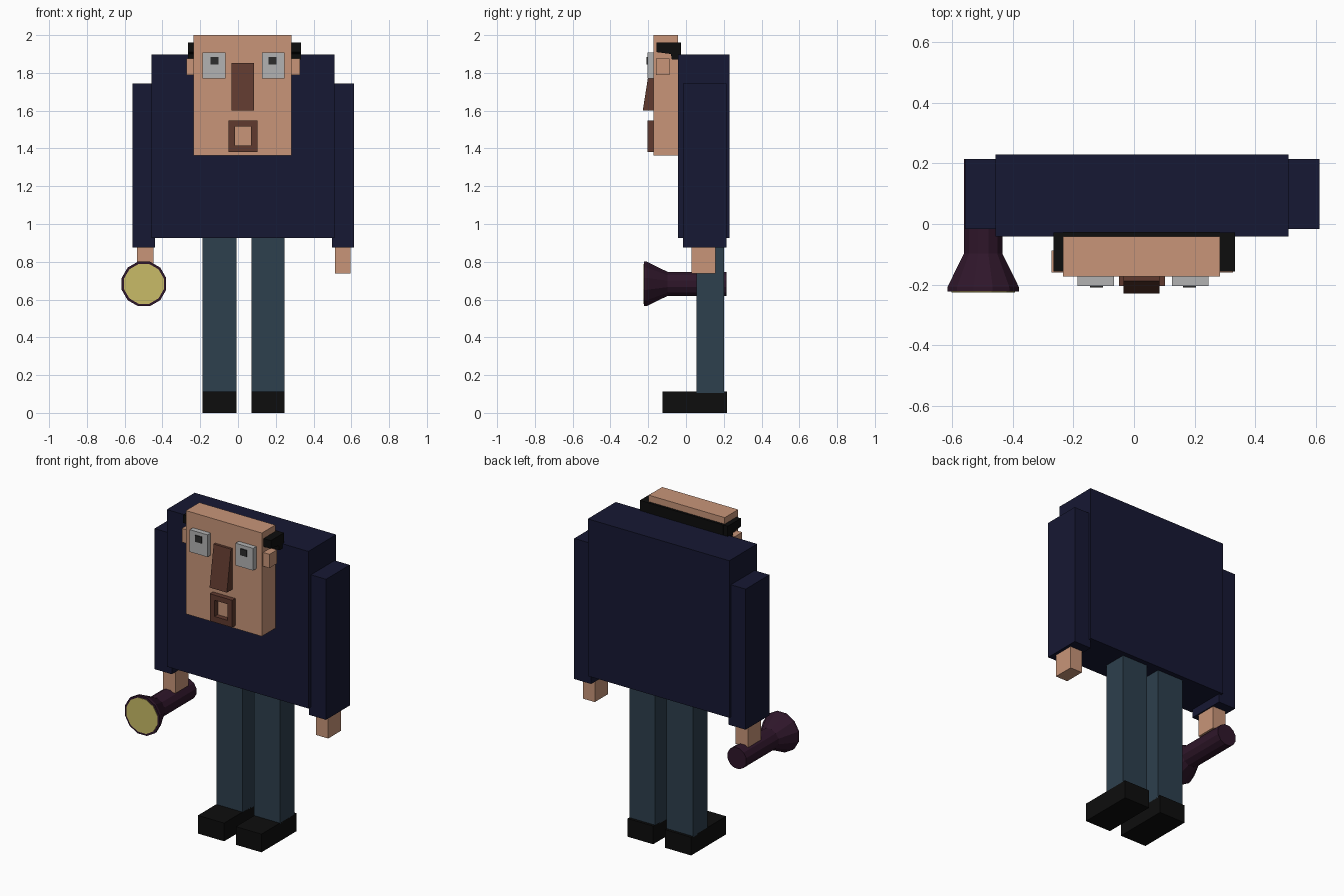
import bpy, bmesh, math

if "Cube" in bpy.data.objects:
    bpy.data.objects.remove(bpy.data.objects["Cube"])


def material(name, r, g, b):
    m = bpy.data.materials.new(name)
    m.diffuse_color = (r, g, b, 1)
    m.use_nodes = True
    m.node_tree.nodes["Principled BSDF"].inputs["Base Color"].default_value = m.diffuse_color
    return m


SKIN = material("skin", 0.58, 0.30, 0.19)
NAVY = material("navy", 0.008, 0.009, 0.033)
DENIM = material("denim", 0.026, 0.05, 0.075)
BLACK = material("black", 0.004, 0.004, 0.004)
BROWN = material("brown", 0.115, 0.042, 0.028)
GREY = material("eye_grey", 0.45, 0.45, 0.45)
PUPIL = material("pupil_grey", 0.025, 0.025, 0.025)
PLUM = material("plum", 0.028, 0.008, 0.023)
YELLOW = material("lens_yellow", 0.58, 0.50, 0.135)


def finish(name, bm, mat):
    bmesh.ops.recalc_face_normals(bm, faces=bm.faces)
    me = bpy.data.meshes.new(name)
    bm.to_mesh(me)
    bm.free()
    me.materials.append(mat)
    ob = bpy.data.objects.new(name, me)
    bpy.context.collection.objects.link(ob)
    return ob


def prism(name, outline, axis, lo, hi, mat):
    """Extrude a 2D outline along x (outline = y,z) or z (outline = x,y)."""
    bm = bmesh.new()
    place = (lambda p: (lo, p[0], p[1])) if axis == "x" else (lambda p: (p[0], p[1], lo))
    face = bm.faces.new([bm.verts.new(place(p)) for p in outline])
    new = bmesh.ops.extrude_face_region(bm, geom=[face])["geom"]
    d = hi - lo
    bmesh.ops.translate(bm, vec=(d, 0, 0) if axis == "x" else (0, 0, d),
                        verts=[v for v in new if isinstance(v, bmesh.types.BMVert)])
    return finish(name, bm, mat)


def box(name, x, y, z, mat):
    return prism(name, [(x[0], y[0]), (x[1], y[0]), (x[1], y[1]), (x[0], y[1])],
                 "z", z[0], z[1], mat)


def lathe_y(name, profile, cx, cz, sides, mat):
    """Capped rings of (radius, y) around a y-directed axis."""
    bm = bmesh.new()
    rings = []
    for r, y in profile:
        ring = []
        for i in range(sides):
            a = 2 * math.pi * (i + 0.5) / sides
            ring.append(bm.verts.new((cx + r * math.cos(a), y, cz + r * math.sin(a))))
        rings.append(ring)
    for a, b in zip(rings, rings[1:]):
        for i in range(sides):
            j = (i + 1) % sides
            bm.faces.new((a[i], a[j], b[j], b[i]))
    bm.faces.new(rings[0])
    bm.faces.new(rings[-1])
    return finish(name, bm, mat)


# Torso
box("torso", (-0.457, 0.51), (-0.042, 0.23), (0.927, 1.897), NAVY)

# Arms and hands
for side, arm, hand in (("right", (-0.558, -0.44), (-0.535, -0.447)),
                        ("left", (0.497, 0.613), (0.513, 0.595))):
    box(side + "_sleeve", arm, (-0.017, 0.215), (0.875, 1.743), NAVY)
    box(side + "_hand", hand, (0.03, 0.157), (0.737, 0.885), SKIN)

# Legs and shoes
for side, x in (("right", (-0.187, -0.008)), ("left", (0.072, 0.247))):
    box(side + "_leg", x, (0.055, 0.2), (0.105, 0.935), DENIM)
    box(side + "_shoe", x, (-0.124, 0.217), (0, 0.112), BLACK)

# Head and ears
box("head", (-0.235, 0.284), (-0.173, -0.042), (1.362, 2.0), SKIN)
for side, x in (("right", (-0.272, -0.23)), ("left", (0.28, 0.327))):
    box(side + "_ear", x, (-0.16, -0.087), (1.79, 1.875), SKIN)

# Hair band: stepped sides joined by a strip behind the head
hair_profile = [(-0.157, 1.96), (-0.028, 1.96), (-0.028, 1.87), (-0.075, 1.87),
                (-0.08, 1.9), (-0.157, 1.91)]
for side, x in (("right", (-0.265, -0.232)), ("left", (0.281, 0.334))):
    prism(side + "_hair", hair_profile, "x", x[0], x[1], BLACK)
box("back_hair", (-0.235, 0.284), (-0.045, -0.027), (1.87, 1.96), BLACK)

# Eyes and pupils
for side, eye, pupil in (("right", (-0.187, -0.066), (-0.146, -0.103)),
                         ("left", (0.126, 0.246), (0.162, 0.205))):
    box(side + "_eye", eye, (-0.204, -0.17), (1.77, 1.907), GREY)
    box(side + "_pupil", pupil, (-0.21, -0.2), (1.845, 1.885), PUPIL)

# Wedge nose
prism("nose", [(-0.17, 1.6), (-0.229, 1.6), (-0.189, 1.853), (-0.17, 1.853)],
      "x", -0.034, 0.084, BROWN)

# Square mouth ring
for part, x, z in (("upper_lip", (-0.05, 0.103), (1.516, 1.548)),
                   ("lower_lip", (-0.05, 0.103), (1.38, 1.416)),
                   ("right_lip", (-0.05, -0.017), (1.416, 1.516)),
                   ("left_lip", (0.07, 0.103), (1.416, 1.516))):
    box(part, x, (-0.204, -0.17), z, BROWN)

# Torch and lens
lathe_y("torch_body", [(0.122, -0.223), (0.122, -0.208), (0.066, -0.098), (0.066, 0.215)],
        -0.498, 0.683, 12, PLUM)
lathe_y("torch_lens", [(0.109, -0.226), (0.109, -0.215)], -0.498, 0.683, 12, YELLOW)
